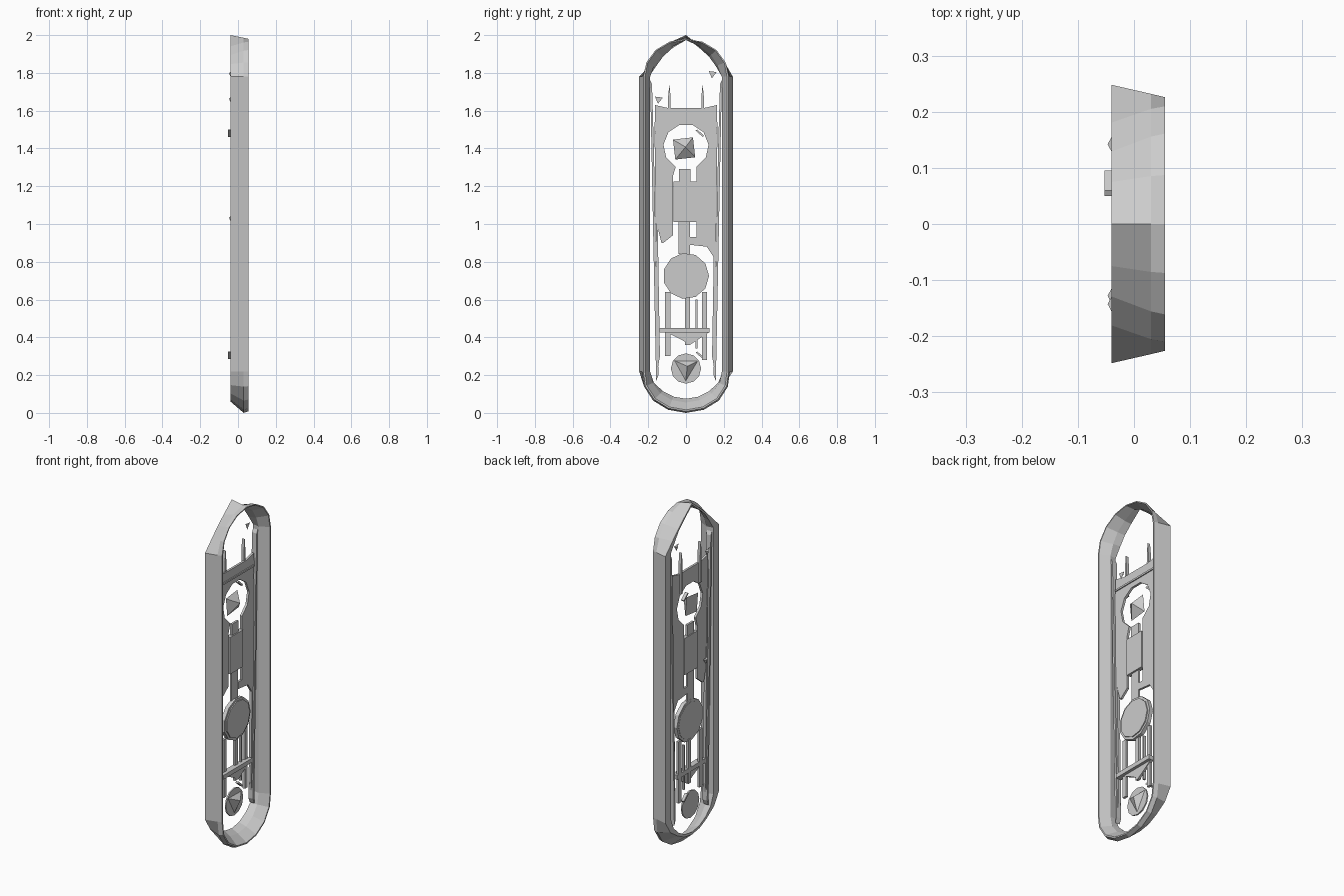
import bpy, bmesh, math

if "Cube" in bpy.data.objects:
    bpy.data.objects.remove(bpy.data.objects["Cube"])

def finish(name, bm):
    bmesh.ops.recalc_face_normals(bm, faces=bm.faces)
    me = bpy.data.meshes.new(name)
    bm.to_mesh(me)
    bm.free()
    ob = bpy.data.objects.new(name, me)
    bpy.context.collection.objects.link(ob)
    return ob

def plate(name, pts, x0, x1):
    """Flat panel: (y, z) outline given a thickness along x."""
    bm = bmesh.new()
    f = bm.faces.new([bm.verts.new((x0, y, z)) for y, z in pts])
    r = bmesh.ops.extrude_face_region(bm, geom=[f])
    vs = [v for v in r["geom"] if isinstance(v, bmesh.types.BMVert)]
    bmesh.ops.translate(bm, verts=vs, vec=(x1 - x0, 0, 0))
    return finish(name, bm)

def strip(name, y0, y1, z0, z1, x0=-0.03, x1=-0.015):
    return plate(name, [(y0, z0), (y1, z0), (y1, z1), (y0, z1)], x0, x1)

def ring_pts(cz, r, n, start=0.0, end=2 * math.pi, closed=True):
    m = n if closed else n - 1
    return [(r * math.cos(start + (end - start) * i / m),
             cz + r * math.sin(start + (end - start) * i / m)) for i in range(n)]

def spike(name, y, z, r, n, x_base, x_tip, turn=0.0):
    """Low pyramid lying on the panel plane and pointing along x."""
    bm = bmesh.new()
    base = [bm.verts.new((x_base, y + r * math.cos(turn + 2 * math.pi * i / n),
                          z + r * math.sin(turn + 2 * math.pi * i / n))) for i in range(n)]
    tip = bm.verts.new((x_tip, y + 0.1 * r, z + 0.1 * r))
    bm.faces.new(base)
    for i in range(n):
        bm.faces.new((base[i], base[(i + 1) % n], tip))
    return finish(name, bm)

# outer stadium frame: cross-sections (x, inward offset) lofted round the outline;
# the top cap's back edge is pulled in to straight facets meeting at an apex
TOP = [(-0.04, 0), (0.03, 0.014), (0.055, 0.02), (0.055, 0.026), (0.0, 0.026), (-0.04, 0.012)]
SIDE = [(-0.04, 0), (0.03, 0.016), (0.055, 0.022), (0.055, 0.031), (0.0, 0.058), (-0.04, 0.052)]
BOTTOM = [(-0.04, 0.06), (0.03, 0), (0.055, 0.008), (0.055, 0.016), (0.0, 0.055), (-0.04, 0.075)]
FACET = [0.9, 0.2, 0, 0, 0.5, 0.9]
bm = bmesh.new()
loops = []
N = 8
for end, cz, sect in ((0, 1.78, TOP), (1, 0.22, BOTTOM)):
    for i in range(N + 1):
        a = math.pi * (i / N + end)
        k = min(1.0, abs(math.sin(a)) * 1.3)
        chord = 1 / (abs(math.cos(a)) + abs(math.sin(a)))
        loop = []
        for (xs, os), (xe, oe), w in zip(SIDE, sect, FACET):
            o = os + (oe - os) * k
            s = 1 + (chord - 1) * w if end == 0 else 1
            loop.append(bm.verts.new((xs, s * (0.248 - o) * math.cos(a),
                                      cz + s * (0.22 - o) * math.sin(a))))
        loops.append(loop)
for i, A in enumerate(loops):
    B = loops[(i + 1) % len(loops)]
    for j in range(6):
        bm.faces.new((A[j], A[(j + 1) % 6], B[(j + 1) % 6], B[j]))
finish("outer_frame", bm)

# upper mounting panel wrapped round a round opening
hole = ring_pts(1.41, 0.12, 10, math.radians(-63), math.radians(243), closed=False)
plate("mounting_panel",
      [(-0.165, 1.63), (-0.155, 1.0), (-0.13, 0.9), (-0.12, 0.9), (-0.07, 0.94), (-0.07, 1.25)]
      + hole[::-1]
      + [(0.055, 1.2), (0.055, 0.93), (0.02, 0.93), (0.02, 0.89), (0.11, 0.88),
         (0.15, 0.82), (0.165, 1.63), (0.1, 1.615), (-0.1, 1.615)], -0.025, -0.012)
strip("centre_plate", -0.065, 0.055, 1.01, 1.225, -0.03, -0.005)
strip("centre_neck", -0.037, 0.023, 1.2, 1.29, -0.025, -0.012)
strip("lower_neck", -0.04, 0.02, 0.84, 1.02, -0.025, -0.015)
strip("panel_lip", -0.16, 0.16, 1.555, 1.565, -0.02, -0.006)

# round hub with a raised rim
plate("hub_disc", ring_pts(0.725, 0.122, 11), -0.026, -0.004)
plate("hub_face", ring_pts(0.725, 0.108, 11), -0.028, 0.002)

# lower support strips, crossbar and bracket
for i, (y0, y1, z0, z1) in enumerate([(-0.11, -0.083, 0.3, 0.64), (-0.005, 0.02, 0.36, 0.62),
                                      (0.085, 0.11, 0.28, 0.64), (0.05, 0.06, 0.34, 0.6)]):
    strip(f"support_strip_{i}", y0, y1, z0, z1)
strip("crossbar", -0.14, 0.125, 0.425, 0.45, -0.03, 0.005)
plate("bracket", [(-0.1, 0.425), (-0.02, 0.385), (0.02, 0.36), (0.12, 0.425)], -0.025, -0.012)

# fasteners
plate("lower_fastener_base", ring_pts(0.235, 0.08, 12), -0.03, -0.022)
spike("lower_fastener", 0, 0.24, 0.07, 3, -0.022, 0.01, 2.6)
spike("upper_fastener", -0.01, 1.4, 0.075, 4, -0.03, 0.015, 0.9)

# long tapering rods along both sides
for s, side in ((-1, "left"), (1, "right")):
    plate(f"{side}_long_rod", [(s * 0.146, 0.2), (s * 0.158, 0.17), (s * 0.19, 1.76),
                               (s * 0.18, 1.74), (s * 0.17, 1.4)], -0.035, -0.005)
    plate(f"{side}_inner_rod", [(s * 0.138, 0.3), (s * 0.15, 0.23), (s * 0.168, 1.6),
                                (s * 0.155, 1.3)], -0.028, -0.012)
    plate(f"{side}_upper_needle", [(s * 0.08, 1.5), (s * 0.097, 1.5), (s * 0.094, 1.68),
                                   (s * 0.088, 1.74), (s * 0.082, 1.68)], -0.035, -0.018)

# small clips standing off the back
for i, (y, z) in enumerate([(0.07, 1.48), (0.07, 0.305)]):
    plate(f"back_clip_{i}", [(y - 0.02, z + 0.015), (y + 0.02, z - 0.02), (y + 0.025, z - 0.012),
                             (y - 0.01, z + 0.02)], -0.053, -0.035)
for i, (y, z) in enumerate([(-0.145, 1.66), (0.14, 1.795), (-0.13, 1.03)]):
    spike(f"small_chip_{i}", y, z, 0.024, 3, -0.036, -0.047, 0.4)
